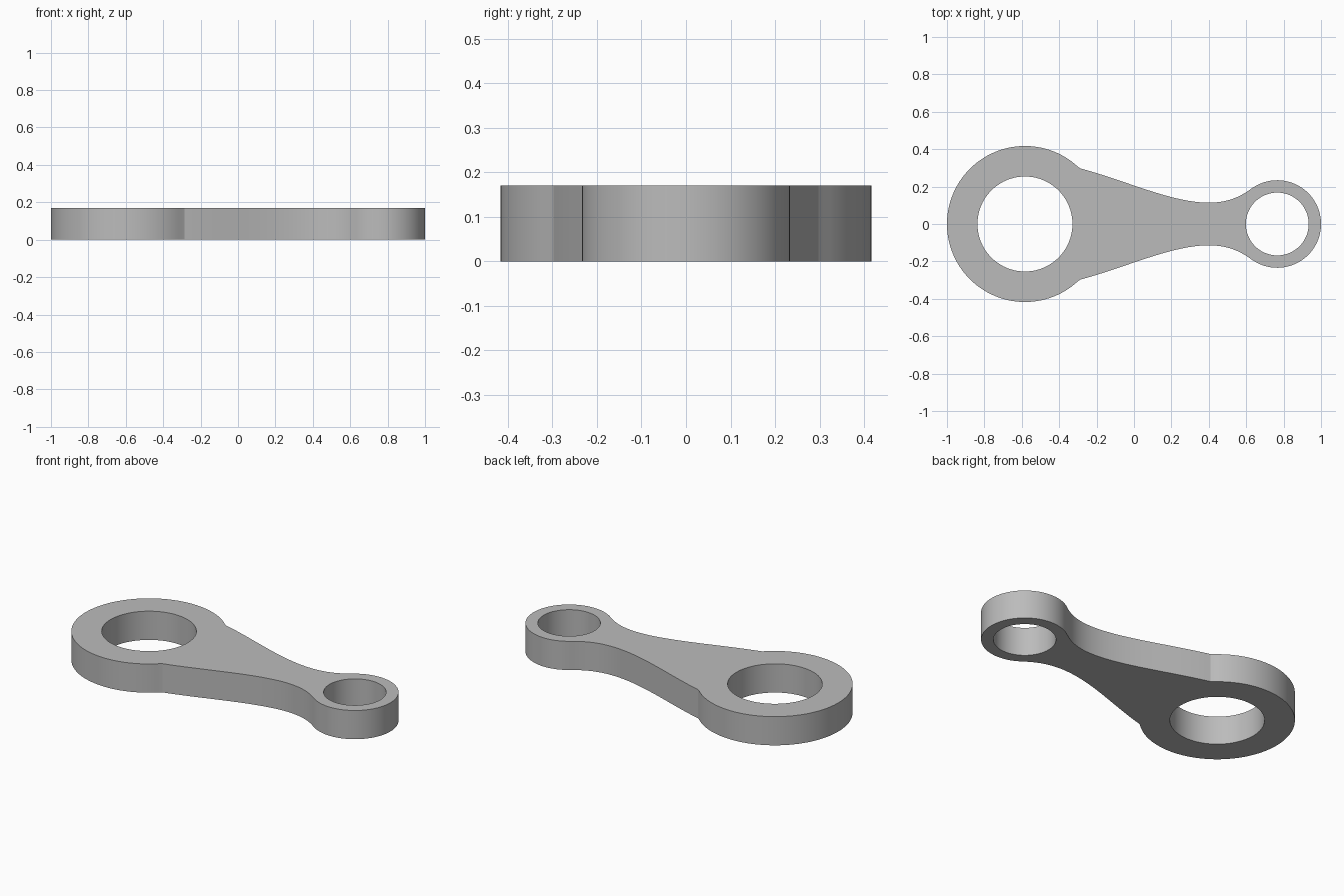
import bpy, bmesh
from math import sin, cos, pi, atan2
from mathutils import Vector
from mathutils.geometry import interpolate_bezier

cube = bpy.data.objects.get("Cube")
if cube:
    bpy.data.objects.remove(cube, do_unlink=True)

THICK = 0.17
BIG_X, BIG_R, BIG_HOLE = -0.583, 0.417, 0.254
SMALL_X, SMALL_R, SMALL_HOLE = 0.766, 0.234, 0.168


def arc(cx, r, start, end, steps):
    """Points on a circle centred on the x axis, both ends included."""
    angles = [start + (end - start) * i / steps for i in range(steps + 1)]
    return [Vector((cx + r * cos(a), r * sin(a), 0)) for a in angles]


def bezier(a, b, c, d, steps=24):
    return interpolate_bezier(*[Vector((*p, 0)) for p in (a, b, c, d)], steps)


# Upper half of the outline: big eye, flared neck, small eye
shoulder, waist, fillet = (-0.287, 0.297), (0.4, 0.114), (0.626, 0.188)
big_angle = atan2(shoulder[1], shoulder[0] - BIG_X)
small_angle = atan2(fillet[1], fillet[0] - SMALL_X)
neck = bezier(shoulder, (-0.05, 0.235), (0.2, 0.114), waist)
neck_end = bezier(waist, (0.49, 0.114), (0.56, 0.139), fillet, 12)
upper = (arc(BIG_X, BIG_R, pi, big_angle, 48)[:-1] + neck + neck_end[1:]
         + arc(SMALL_X, SMALL_R, small_angle, 0, 40)[1:])
lower = [Vector((p.x, -p.y, 0)) for p in reversed(upper[1:-1])]

# Fill between the outline and the two bores, then raise to thickness
bm = bmesh.new()
for loop in (upper + lower,
             arc(BIG_X, BIG_HOLE, 0, 2 * pi, 80)[:-1],
             arc(SMALL_X, SMALL_HOLE, 0, 2 * pi, 64)[:-1]):
    verts = [bm.verts.new(p) for p in loop]
    for i, v in enumerate(verts):
        bm.edges.new((verts[i - 1], v))
bmesh.ops.triangle_fill(bm, use_beauty=True, use_dissolve=False, edges=bm.edges[:])
raised = bmesh.ops.extrude_face_region(bm, geom=bm.faces[:], use_keep_orig=True)
top = [g for g in raised["geom"] if isinstance(g, bmesh.types.BMVert)]
bmesh.ops.translate(bm, verts=top, vec=(0, 0, THICK))
bmesh.ops.recalc_face_normals(bm, faces=bm.faces[:])
mesh = bpy.data.meshes.new("link_arm")
bm.to_mesh(mesh)
bm.free()

# Plain grey metal
grey = bpy.data.materials.new("grey")
grey.use_nodes = True
colour = (0.5, 0.5, 0.5, 1)
grey.diffuse_color = colour
grey.node_tree.nodes["Principled BSDF"].inputs["Base Color"].default_value = colour
mesh.materials.append(grey)

link_arm = bpy.data.objects.new("link_arm", mesh)
bpy.context.collection.objects.link(link_arm)
bpy.context.view_layer.objects.active = link_arm
link_arm.select_set(True)
bpy.ops.object.shade_smooth_by_angle(angle=pi / 9)
